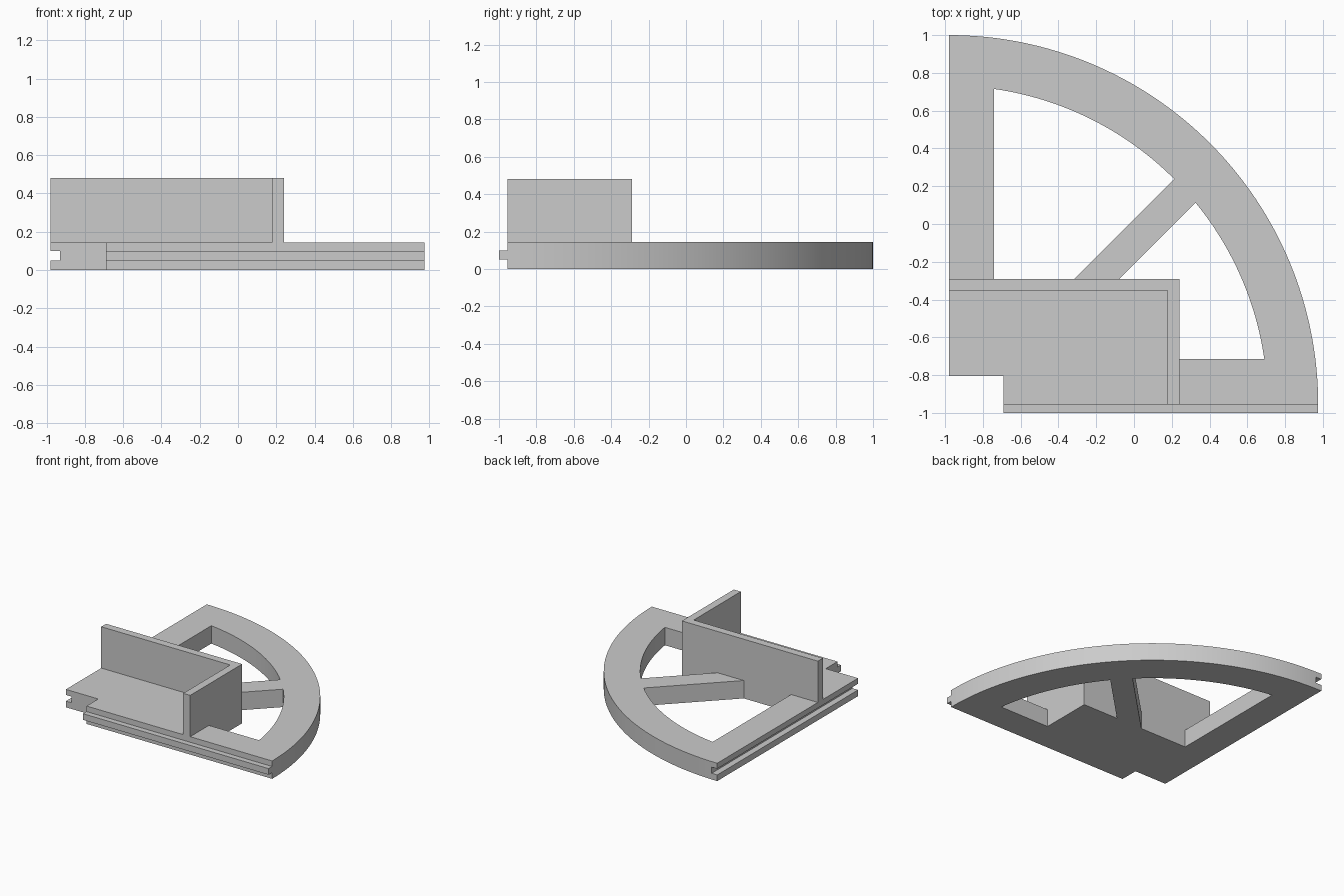
import bpy, bmesh
from math import asin, acos, cos, sin, pi, radians

cube = bpy.data.objects.get("Cube")
if cube:
    bpy.data.objects.remove(cube, do_unlink=True)

# Main dimensions
CX, CY = -0.98, -0.955          # centre of the quarter circle
R_OUT, R_IN = 1.955, 1.687      # rim radii
TOP, WALL_TOP = 0.145, 0.48
SLOT_LOW, SLOT_HIGH = 0.05, 0.1
WALL_X, WALL_Y = 0.24, -0.29    # outer faces of the two walls
THICK = 0.0625
BAR = 0.24                      # width of the straight edges

grey = bpy.data.materials.new("light_grey")
grey.use_nodes = True
colour = (0.6, 0.6, 0.6, 1)
grey.diffuse_color = colour
grey.node_tree.nodes["Principled BSDF"].inputs["Base Color"].default_value = colour


def prism(name, outline, z0, z1):
    """Extrude a flat outline from z0 up to z1."""
    bm = bmesh.new()
    face = bm.faces.new([bm.verts.new((x, y, z0)) for x, y in outline])
    grown = bmesh.ops.extrude_face_region(bm, geom=[face])["geom"]
    verts = [v for v in grown if isinstance(v, bmesh.types.BMVert)]
    bmesh.ops.translate(bm, verts=verts, vec=(0, 0, z1 - z0))
    bmesh.ops.recalc_face_normals(bm, faces=bm.faces)
    mesh = bpy.data.meshes.new(name)
    bm.to_mesh(mesh)
    bm.free()
    mesh.materials.append(grey)
    obj = bpy.data.objects.new(name, mesh)
    bpy.context.collection.objects.link(obj)
    return obj


def rect(x0, x1, y0, y1):
    return [(x0, y0), (x1, y0), (x1, y1), (x0, y1)]


def arc(radius, a0, a1, steps):
    angles = [a0 + (a1 - a0) * i / steps for i in range(steps + 1)]
    return [(CX + radius * cos(a), CY + radius * sin(a)) for a in angles]


def cut(target, cutter):
    """Subtract the cutter and discard it."""
    mod = target.modifiers.new("cut", 'BOOLEAN')
    mod.operation, mod.solver, mod.object = 'DIFFERENCE', 'EXACT', cutter
    bpy.context.view_layer.objects.active = target
    bpy.ops.object.modifier_apply(modifier=mod.name)
    bpy.data.objects.remove(cutter, do_unlink=True)


# Quarter-circle base with a notched corner
NOTCH_X, NOTCH_Y = -0.69, -0.805
outline = arc(R_OUT, 0, pi / 2, 64)
outline += [(CX, NOTCH_Y), (NOTCH_X, NOTCH_Y), (NOTCH_X, CY)]
base = prism("base_plate", outline, 0, TOP)

# Windows either side of the diagonal spoke
SPOKE_HIGH, SPOKE_LOW = 0.025, -0.212     # spoke edges, y = x + offset
edge = asin(BAR / R_IN)
spoke_high_angle = pi / 4
shift = SPOKE_LOW - (CY - CX)
spoke_low_angle = pi / 4 + asin(shift * cos(pi / 4) / R_IN)
left_bar = CX + BAR
front_bar = CY + BAR
back_window = arc(R_IN, spoke_high_angle, pi / 2 - edge, 32)
back_window += [(left_bar, WALL_Y), (WALL_Y - SPOKE_HIGH, WALL_Y)]
side_window = arc(R_IN, edge, spoke_low_angle, 32)
side_window += [(WALL_Y - SPOKE_LOW, WALL_Y), (WALL_X, WALL_Y), (WALL_X, front_bar)]
for shape in (back_window, side_window):
    cut(base, prism("window_cutter", shape, -0.1, TOP + 0.1))

# Groove along the straight left edge
cut(base, prism("groove_cutter", rect(CX - 0.1, CX + 0.05, -1.1, 1.1), SLOT_LOW, SLOT_HIGH))

# Tongue along the front edge
prism("front_tongue", rect(NOTCH_X, CX + R_OUT, -1, CY), SLOT_LOW, SLOT_HIGH)

# L-shaped upright wall
inner_x, inner_y = WALL_X - THICK, WALL_Y - THICK
prism("corner_wall", [(CX, WALL_Y), (CX, inner_y), (inner_x, inner_y),
                      (inner_x, CY), (WALL_X, CY), (WALL_X, WALL_Y)], TOP, WALL_TOP)

# Smooth the curved rim while keeping edges sharp
bpy.ops.object.select_all(action='DESELECT')
base.select_set(True)
bpy.context.view_layer.objects.active = base
bpy.ops.object.shade_smooth_by_angle(angle=radians(30))
